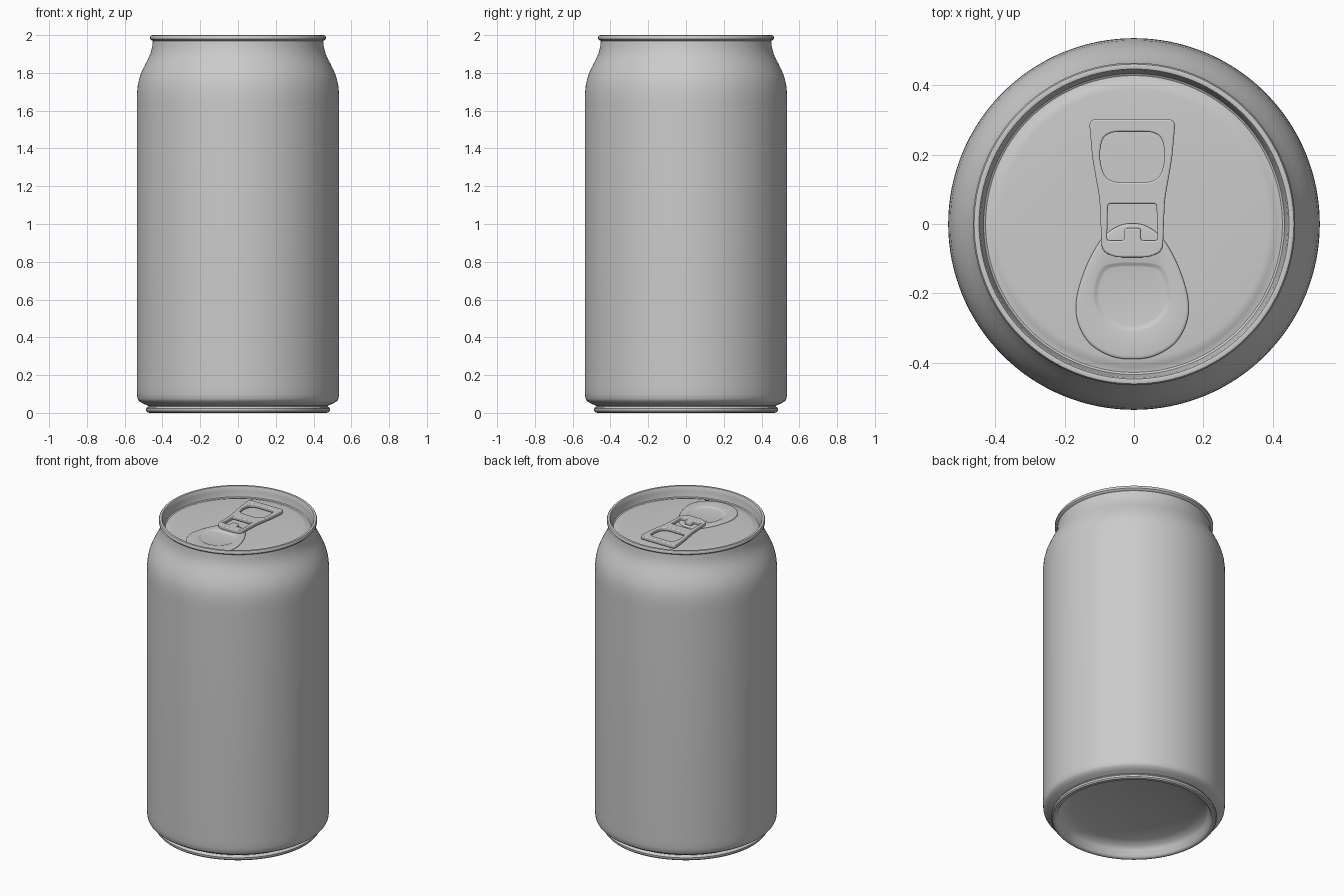
import bpy, math
from mathutils import Vector

if "Cube" in bpy.data.objects:
    bpy.data.objects.remove(bpy.data.objects["Cube"])


def make_object(name, verts, faces, angle=35):
    mesh = bpy.data.meshes.new(name)
    mesh.from_pydata(verts, [], faces)
    mesh.update()
    obj = bpy.data.objects.new(name, mesh)
    bpy.context.collection.objects.link(obj)
    smooth(obj, angle)
    return obj


def smooth(obj, angle):
    bpy.ops.object.select_all(action='DESELECT')
    obj.select_set(True)
    bpy.context.view_layer.objects.active = obj
    bpy.ops.object.shade_smooth_by_angle(angle=math.radians(angle))


def loft(name, rings, cap_start=False, cap_end=False, angle=35):
    """Join rings of equal length (anticlockwise from above) with quads."""
    n = len(rings[0])
    verts = [p for ring in rings for p in ring]
    faces = [(i * n + j, i * n + (j + 1) % n, (i + 1) * n + (j + 1) % n, (i + 1) * n + j)
             for i in range(len(rings) - 1) for j in range(n)]
    if cap_start:
        faces.append(tuple(reversed(range(n))))
    if cap_end:
        faces.append(tuple(range(len(verts) - n, len(verts))))
    return make_object(name, verts, faces, angle)


def lathe(name, profile, n=128, **caps):
    rings = [[(r * math.cos(2 * math.pi * j / n), r * math.sin(2 * math.pi * j / n), z)
              for j in range(n)] for r, z in profile]
    return loft(name, rings, **caps)


def smooth_loop(pts, steps=8):
    """Closed Catmull-Rom curve through 2D points."""
    out, n = [], len(pts)
    for i in range(n):
        a, b, c, d = (Vector(pts[(i + k) % n]) for k in (-1, 0, 1, 2))
        for s in range(steps):
            t = s / steps
            out.append(0.5 * (2 * b + (c - a) * t + (2 * a - 5 * b + 4 * c - d) * t ** 2
                              + (3 * b - a - 3 * c + d) * t ** 3))
    return out


def rounded(pts, radius, steps=6):
    """Polygon with each corner replaced by a small arc."""
    out, n = [], len(pts)
    for i in range(n):
        a, b, c = (Vector(pts[(i + k) % n]) for k in (-1, 0, 1))
        p = b + (a - b).normalized() * min(radius, (a - b).length * 0.45)
        q = b + (c - b).normalized() * min(radius, (c - b).length * 0.45)
        for s in range(steps + 1):
            t = s / steps
            out.append(p * (1 - t) ** 2 + b * 2 * t * (1 - t) + q * t ** 2)
    return out


def mirrored(half):
    """Right half (bottom to top, ends on the axis) to a full anticlockwise loop."""
    return half + [(-x, y) for x, y in reversed(half[1:-1])]


# can body: domed base, foot ring, wall, shoulder, neck and rolled lip
lathe("can_body", [
    (0.02, 0.115), (0.15, 0.11), (0.28, 0.098), (0.38, 0.08), (0.425, 0.065), (0.44, 0.045),
    (0.452, 0.012), (0.46, 0.003), (0.468, 0.0), (0.48, 0.003), (0.486, 0.01), (0.487, 0.022),
    (0.482, 0.03), (0.474, 0.034), (0.476, 0.038), (0.505, 0.05), (0.525, 0.063),
    (0.532, 0.075), (0.535, 0.10), (0.536, 0.14), (0.536, 1.64), (0.535, 1.69), (0.530, 1.74),
    (0.520, 1.78), (0.506, 1.815), (0.489, 1.85), (0.473, 1.88), (0.461, 1.91), (0.454, 1.94),
    (0.451, 1.97), (0.460, 1.974), (0.465, 1.980), (0.465, 1.991), (0.461, 1.998),
    (0.454, 2.0), (0.447, 1.998), (0.443, 1.99), (0.440, 1.97)], cap_start=True)

# recessed lid with a shallow rounded gutter
LID = 1.94
lathe("lid", [(0.440, 1.972), (0.437, 1.945), (0.434, 1.934), (0.428, 1.930), (0.420, 1.931),
              (0.410, 1.935), (0.400, 1.9385), (0.388, LID), (0.2, LID), (0.02, LID)], cap_end=True)

# teardrop mouth panel, raised slightly, with a dished centre
outer = smooth_loop(mirrored([(0, -0.39), (0.065, -0.38), (0.125, -0.342), (0.158, -0.28),
                              (0.160, -0.21), (0.132, -0.12), (0.09, -0.045), (0.045, -0.008), (0, 0.002)]))
inner = smooth_loop(mirrored([(0, -0.307), (0.045, -0.297), (0.082, -0.272), (0.106, -0.232),
                              (0.108, -0.19), (0.098, -0.15), (0.078, -0.122), (0.04, -0.114), (0, -0.113)]))


def ring(loop, scale, z, cy=-0.205):
    return [((p.x * scale) - 0.005, cy + (p.y - cy) * scale, z) for p in loop]


loft("mouth_panel", [ring(outer, 1.0, LID - 0.004), ring(outer, 1.0, LID + 0.005),
                     ring(outer, 0.985, LID + 0.008), ring(outer, 0.95, LID + 0.009),
                     ring(inner, 1.04, LID + 0.009), ring(inner, 0.99, LID + 0.0075),
                     ring(inner, 0.93, LID + 0.003), ring(inner, 0.88, LID + 0.002)],
     cap_end=True, angle=50)

# pull tab: flat outline with a finger hole and a rivet window with a tongue
curve = bpy.data.curves.new("pull_tab", 'CURVE')
curve.dimensions = '2D'
curve.fill_mode = 'BOTH'
curve.extrude = 0.007
curve.bevel_depth = 0.005
curve.bevel_resolution = 2
curve.offset = -0.005
tab_outline = [(-0.130, 0.302), (0.120, 0.302), (0.110, 0.19), (0.089, 0.07),
               (0.083, -0.078), (0.045, -0.096), (-0.055, -0.096), (-0.093, -0.078),
               (-0.099, 0.07), (-0.120, 0.19)]
finger_hole = [(-0.088, 0.266), (0.078, 0.266), (0.092, 0.19), (0.070, 0.120),
               (-0.080, 0.120), (-0.102, 0.19)]
rivet_window = [(-0.075, 0.058), (0.065, 0.058), (0.068, -0.048), (0.020, -0.048), (0.020, -0.012),
                (-0.028, -0.012), (-0.028, -0.048), (-0.078, -0.048)]
for pts, radius in ((tab_outline, 0.022), (finger_hole, 0.045), (rivet_window, 0.009)):
    loop = rounded(pts, radius)
    spline = curve.splines.new('POLY')
    spline.points.add(len(loop) - 1)
    for point, p in zip(spline.points, loop):
        point.co = (p.x, p.y, 0, 1)
    spline.use_cyclic_u = True
tab = bpy.data.objects.new("pull_tab", curve)
bpy.context.collection.objects.link(tab)
tab.location.z = LID + 0.018
bpy.ops.object.select_all(action='DESELECT')
tab.select_set(True)
bpy.context.view_layer.objects.active = tab
bpy.ops.object.convert(target='MESH')
smooth(bpy.context.object, 40)
